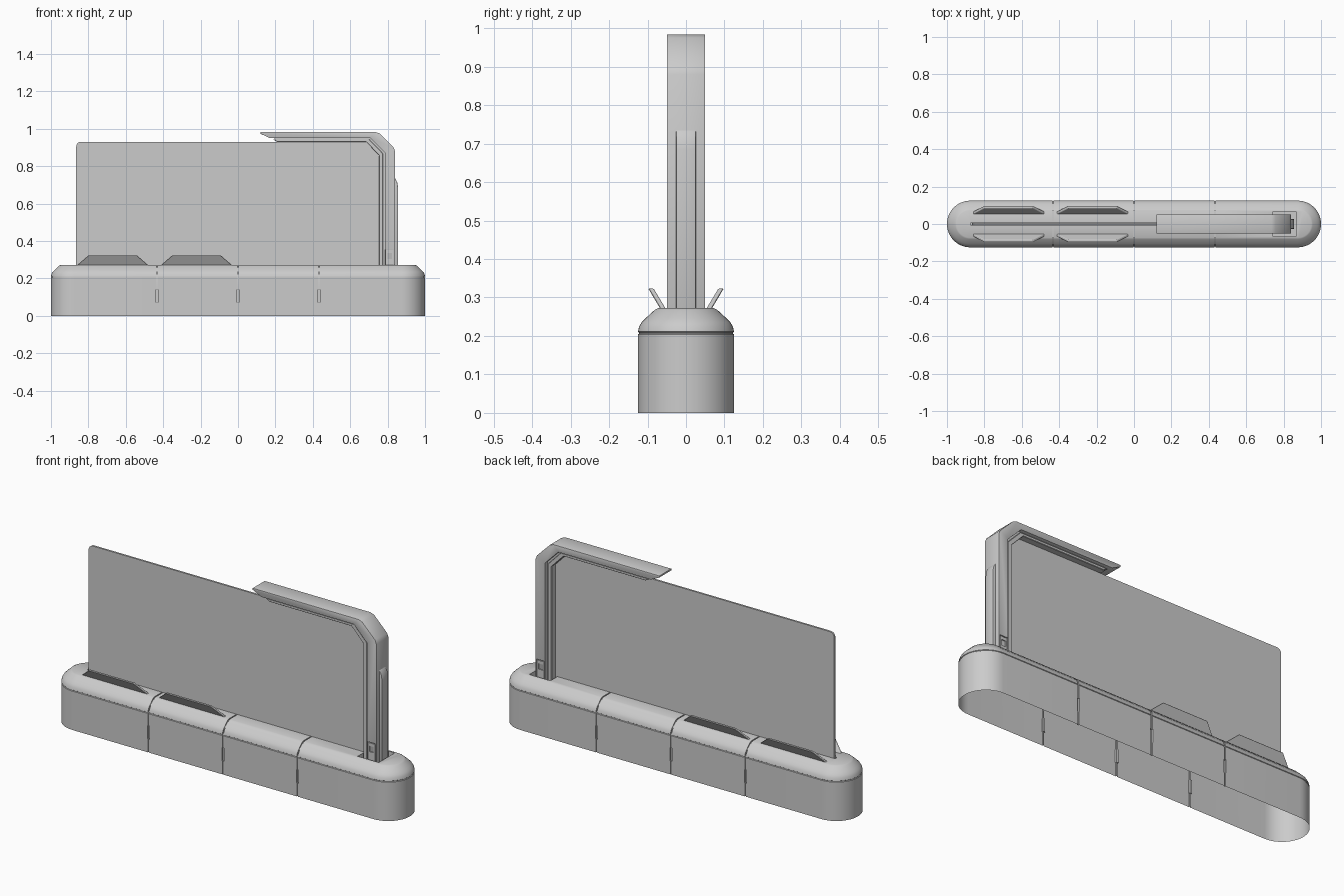
import bpy, bmesh, math

if "Cube" in bpy.data.objects:
    bpy.data.objects.remove(bpy.data.objects["Cube"])


def make(name, bm):
    bmesh.ops.recalc_face_normals(bm, faces=bm.faces[:])
    me = bpy.data.meshes.new(name)
    bm.to_mesh(me)
    bm.free()
    ob = bpy.data.objects.new(name, me)
    bpy.context.collection.objects.link(ob)
    return ob


def prism(name, pts, lo, hi, axis='y'):
    """Extrude a 2D profile: (x, z) along y, or (y, z) along x."""
    bm = bmesh.new()
    place = (lambda a, b, t: (a, t, b)) if axis == 'y' else (lambda a, b, t: (t, a, b))
    rings = [[bm.verts.new(place(a, b, t)) for a, b in pts] for t in (lo, hi)]
    n = len(pts)
    for i in range(n):
        j = (i + 1) % n
        bm.faces.new((rings[0][i], rings[0][j], rings[1][j], rings[1][i]))
    bm.faces.new(rings[0][::-1])
    bm.faces.new(rings[1])
    return make(name, bm)


def box(name, x0, x1, y0, y1, z0, z1):
    return prism(name, [(x0, z0), (x1, z0), (x1, z1), (x0, z1)], y0, y1)


def apply_mods(ob):
    bpy.ops.object.select_all(action='DESELECT')
    bpy.context.view_layer.objects.active = ob
    ob.select_set(True)
    for m in list(ob.modifiers):
        bpy.ops.object.modifier_apply(modifier=m.name)


def cut(ob, cutter):
    m = ob.modifiers.new("cut", 'BOOLEAN')
    m.operation, m.solver, m.object = 'DIFFERENCE', 'EXACT', cutter
    apply_mods(ob)
    bpy.data.objects.remove(cutter)


def bevel(ob, width, segments=2):
    m = ob.modifiers.new("bevel", 'BEVEL')
    m.width, m.segments, m.limit_method = width, segments, 'ANGLE'
    apply_mods(ob)


def smooth(ob):
    apply_mods(ob)
    bpy.ops.object.shade_smooth_by_angle(angle=math.radians(30))


# Planter-like base: stadium rings stacked by (inset, height)
R, CX, SEG = 0.125, 0.875, 24
section = [(0, 0), (0, 0.204), (0.003, 0.206), (0.003, 0.209), (0, 0.211), (0.003, 0.224),
           (0.010, 0.236), (0.020, 0.246), (0.044, 0.268), (0.052, 0.272)]
bm = bmesh.new()
rings = []
for inset, z in section:
    ring = []
    for side in (1, -1):
        for k in range(SEG + 1):
            a = math.pi * (k / SEG - 0.5)
            ring.append(bm.verts.new((side * (CX + (R - inset) * math.cos(a)),
                                      side * (R - inset) * math.sin(a), z)))
    rings.append(ring)
n = len(rings[0])
for lo, hi in zip(rings, rings[1:]):
    for i in range(n):
        j = (i + 1) % n
        bm.faces.new((lo[i], lo[j], hi[j], hi[i]))
bm.faces.new(rings[0][::-1])
bm.faces.new(rings[-1])
base = make("base", bm)

# Seams wrapping over the base, each with a wider slit low on both sides
d = 0.005
half = [(R - d, -0.05), (R - d, 0.21), (R - 0.022, 0.243), (0.072, 0.272 - d)]
inner = half + [(-y, z) for y, z in half[::-1]]
outer = [(-0.2, -0.05), (-0.2, 0.35), (0.2, 0.35), (0.2, -0.05)]
for x in (-0.433, 0, 0.433):
    cut(base, prism("seam_cutter", inner + outer, x - 0.003, x + 0.003, 'x'))
    for s in (1, -1):
        y0, y1 = sorted((s * 0.116, s * 0.2))
        cut(base, box("slit_cutter", x - 0.006, x + 0.006, y0, y1, 0.07, 0.14))

# Panel slot and post pocket in the top
cut(base, box("slot_cutter", -0.872, 0.78, -0.009, 0.009, 0.258, 0.4))
cut(base, box("pocket_cutter", 0.742, 0.865, -0.066, 0.066, 0.245, 0.4))

# Open underside
bm = bmesh.new()
bm.from_mesh(base.data)
bmesh.ops.delete(bm, geom=[f for f in bm.faces if f.calc_center_median().z < 1e-4], context='FACES')
bm.to_mesh(base.data)
bm.free()
smooth(base)

# Thin upright panel with rounded free corner
r = 0.025
corner = [(-0.865 + r - r * math.cos(a), 0.93 - r + r * math.sin(a))
          for a in (math.pi / 2 * k / 6 for k in range(7))]
panel = prism("panel", [(-0.865, 0.258)] + corner + [(0.77, 0.93), (0.77, 0.258)], -0.005, 0.005)

# Cranked post and arm: outer body, narrow core, inner lip
body = prism("post_body", [(0.12, 0.983), (0.735, 0.983), (0.757, 0.975), (0.832, 0.9), (0.84, 0.88),
                           (0.84, 0.245), (0.785, 0.245), (0.785, 0.872), (0.708, 0.95),
                           (0.17, 0.95), (0.12, 0.974)], -0.05, 0.05)
for s in (1, -1):
    y0, y1 = sorted((s * 0.044, s * 0.08))
    cut(body, box("clip_cutter", 0.787, 0.834, y0, y1, 0.2, 0.355))
bevel(body, 0.003)
smooth(body)
core = prism("post_core", [(0.19, 0.96), (0.72, 0.96), (0.795, 0.88), (0.795, 0.245), (0.765, 0.245),
                           (0.765, 0.862), (0.694, 0.936), (0.2, 0.936)], -0.03, 0.03)
lip = prism("post_lip", [(0.185, 0.944), (0.702, 0.944), (0.775, 0.868), (0.775, 0.245),
                         (0.755, 0.245), (0.755, 0.857), (0.685, 0.93), (0.21, 0.93)], -0.038, 0.038)
bevel(lip, 0.002, 1)

# Release clips in the foot of the post
for s, side in ((-1, "front"), (1, "back")):
    y0, y1 = sorted((s * 0.04, s * 0.049))
    clip = box(side + "_clip", 0.79, 0.831, y0, y1, 0.245, 0.351)
    y0, y1 = sorted((s * 0.043, s * 0.08))
    cut(clip, box("window_cutter", 0.798, 0.823, y0, y1, 0.305, 0.335))

# Rib on the rear edge of the post
rib = prism("post_rib", [(0.83, 0.245), (0.856, 0.245), (0.856, 0.685), (0.851, 0.715),
                         (0.838, 0.738), (0.83, 0.738)], -0.026, 0.026)
bevel(rib, 0.003)
smooth(rib)

# Splayed trapezoid flaps on both sides of the left half
flap = [(-0.196, 0), (-0.13, 1), (0.13, 1), (0.196, 0)]
for i, cx in enumerate((-0.67, -0.222)):
    for s, side in ((-1, "front"), (1, "back")):
        bm = bmesh.new()
        faces = []
        for off in (0, 0.014):
            faces.append([bm.verts.new((cx + x, s * (0.05 + 0.034 * t + off), 0.266 + 0.057 * t))
                          for x, t in flap])
        for k in range(4):
            j = (k + 1) % 4
            bm.faces.new((faces[0][k], faces[0][j], faces[1][j], faces[1][k]))
        bm.faces.new(faces[0][::-1])
        bm.faces.new(faces[1])
        bevel(make(f"{side}_flap_{i + 1}", bm), 0.002, 1)
